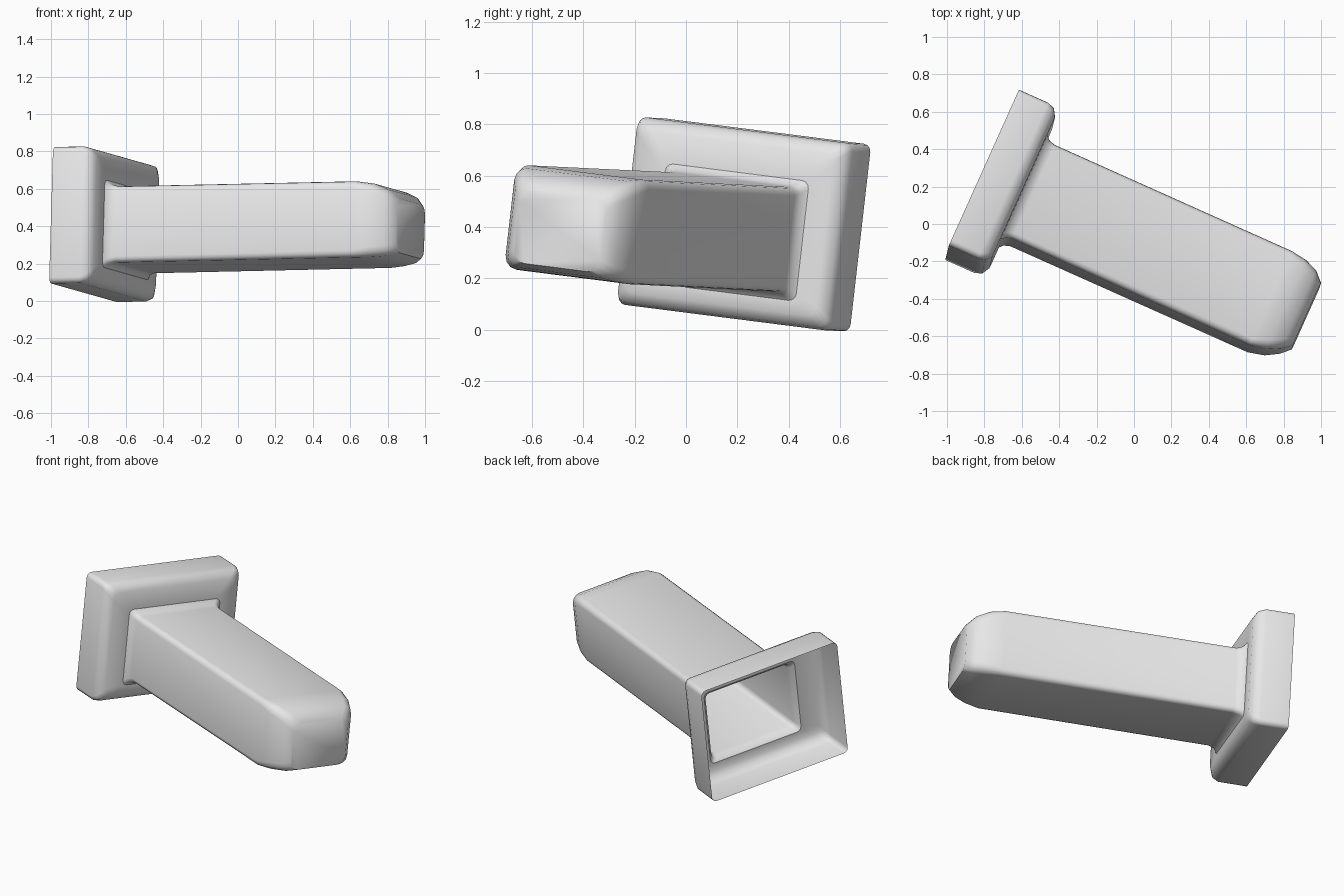
import bpy, bmesh, math
from mathutils import Vector

cube = bpy.data.objects.get("Cube")
if cube:
    bpy.data.objects.remove(cube, do_unlink=True)

# Tilted frame: along the shaft, across it, and up
ALONG = Vector((0.912, -0.408, 0.02)).normalized()
UP = ALONG.cross(Vector((0.405, 0.905, -0.115))).normalized()
ACROSS = UP.cross(ALONG)

grey = bpy.data.materials.new("plain_grey")
grey.use_nodes = True
grey.diffuse_color = (0.8, 0.8, 0.8, 1)
grey.node_tree.nodes["Principled BSDF"].inputs["Base Color"].default_value = (0.8, 0.8, 0.8, 1)


def ring(bm, d, box, r, steps=4):
    """Rounded rectangle of vertices at distance d along the shaft."""
    w0, w1, u0, u1 = box
    corners = [(w1 - r, u1 - r), (w0 + r, u1 - r), (w0 + r, u0 + r), (w1 - r, u0 + r)]
    verts = []
    for q, (w, u) in enumerate(corners):
        for i in range(steps):
            a = math.pi / 2 * (q + i / (steps - 1))
            p = ALONG * d + ACROSS * (w + r * math.cos(a)) + UP * (u + r * math.sin(a))
            verts.append(bm.verts.new(p))
    return verts


def inset(box, k):
    return (box[0] + k, box[1] - k, box[2] + k, box[3] - k)


def shell(name, sections, cap):
    """Loft a thin shell through the sections, closing the far end if asked."""
    bm = bmesh.new()
    rings = [ring(bm, *s) for s in sections]
    n = len(rings[0])
    for a, b in zip(rings, rings[1:]):
        for i in range(n):
            j = (i + 1) % n
            bm.faces.new((a[i], a[j], b[j], b[i]))
    if cap:
        bm.faces.new(rings[-1])
    mesh = bpy.data.meshes.new(name)
    bm.to_mesh(mesh)
    bm.free()
    mesh.materials.append(grey)
    obj = bpy.data.objects.new(name, mesh)
    bpy.context.collection.objects.link(obj)
    bpy.ops.object.select_all(action='DESELECT')
    obj.select_set(True)
    bpy.context.view_layer.objects.active = obj
    bpy.ops.object.shade_smooth_by_angle(angle=math.radians(50))


flange = (-0.60, 0.32, 0.045, 0.78)
shaft = (-0.405, 0.15, 0.175, 0.585)
joint = inset(shaft, -0.03)

# Open-backed flange with soft front edges
shell("flange", [
    (-0.84, flange, 0.03),
    (-0.67, flange, 0.03),
    (-0.63, inset(flange, 0.012), 0.035),
    (-0.605, inset(flange, 0.05), 0.04),
    (-0.605, joint, 0.03),
], cap=False)

# Hollow shaft with a filleted root and a tapered, rounded tip
shell("shaft", [
    (-0.605, joint, 0.03),
    (-0.585, inset(shaft, -0.01), 0.03),
    (-0.55, shaft, 0.03),
    (0.84, shaft, 0.035),
    (0.93, (-0.385, 0.14, 0.18, 0.575), 0.05),
    (1.00, (-0.345, 0.115, 0.19, 0.545), 0.05),
    (1.05, (-0.30, 0.07, 0.21, 0.50), 0.05),
], cap=True)
